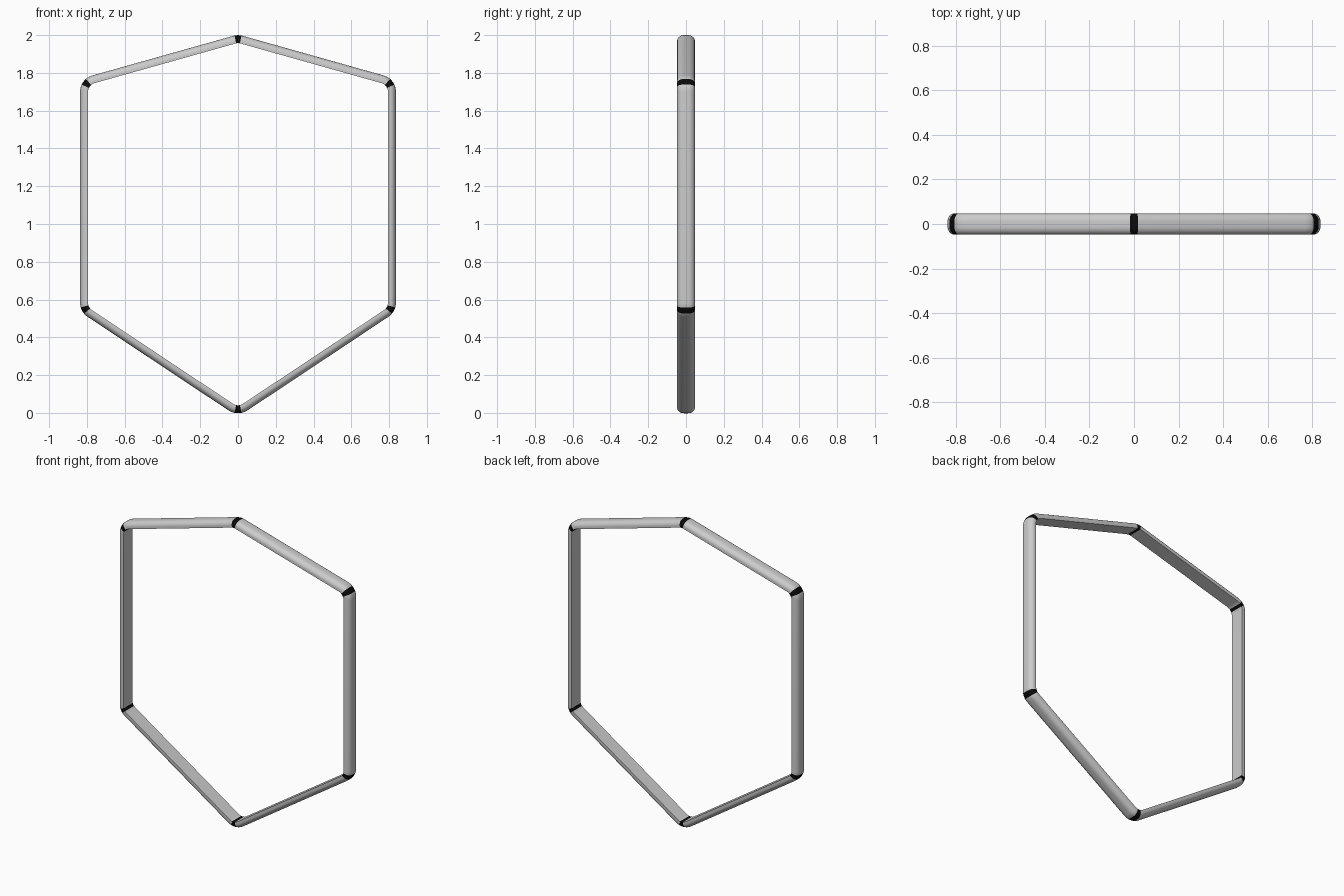
import bpy, bmesh, math
from mathutils import Vector

if "Cube" in bpy.data.objects:
    bpy.data.objects.remove(bpy.data.objects["Cube"])

HALF_DEPTH, THICK = 0.047, 0.042      # bar size across y and in the frame plane
BEND, BAND = 0.09, 0.0185             # outer bend radius, half width of black joints


def material(name, value):
    m = bpy.data.materials.new(name)
    m.diffuse_color = (value, value, value, 1)
    m.use_nodes = True
    m.node_tree.nodes["Principled BSDF"].inputs["Base Color"].default_value = m.diffuse_color
    return m


silver = material("silver", 0.6)
black = material("black", 0.003)

# Sharp outer corners of the frame, counter-clockwise in the xz plane
corners = [Vector(c) for c in ((0, -0.02), (0.836, 0.535), (0.836, 1.768),
                               (0, 2.003), (-0.836, 1.768), (-0.836, 0.535))]

# Path stations: outer point, outward normal, whether the next span is a black joint
stations = []
for i, c in enumerate(corners):
    d_in = (c - corners[i - 1]).normalized()
    d_out = (corners[(i + 1) % 6] - c).normalized()
    n_in, n_out = Vector((d_in.y, -d_in.x)), Vector((d_out.y, -d_out.x))
    mid = (n_in + n_out).normalized()
    half = n_in.angle(n_out) / 2
    centre = c - mid * (BEND / math.cos(half))
    base = math.atan2(mid.y, mid.x)
    b = BAND / BEND
    angles = [-half + (half - b) * k / 4 for k in range(4)]
    angles += [-b + 2 * b * k / 4 for k in range(5)]
    angles += [b + (half - b) * k / 4 for k in range(1, 5)]
    for k, a in enumerate(angles):
        n = Vector((math.cos(base + a), math.sin(base + a)))
        stations.append((centre + n * BEND, n, 4 <= k < 8))

# Cross-section (y, inward depth): flat inner face, softly rounded outer face
ry, rd = 0.036, 0.03
right = [(HALF_DEPTH - ry + ry * math.sin(math.pi / 2 * k / 8),
          rd - rd * math.cos(math.pi / 2 * k / 8)) for k in range(9)]
right.append((HALF_DEPTH, THICK))
profile = right + [(-y, d) for y, d in reversed(right)]

# Sweep the cross-section round the closed path
bm = bmesh.new()
rings = []
for p, n, _ in stations:
    ring = []
    for y, d in profile:
        q = p - n * d
        ring.append(bm.verts.new((q.x, y, q.y)))
    rings.append(ring)
count = len(profile)
for i, ring in enumerate(rings):
    nxt = rings[(i + 1) % len(rings)]
    for j in range(count):
        k = (j + 1) % count
        f = bm.faces.new((ring[j], ring[k], nxt[k], nxt[j]))
        f.material_index = 1 if stations[i][2] else 0
bmesh.ops.recalc_face_normals(bm, faces=bm.faces)

mesh = bpy.data.meshes.new("hexagonal_frame")
bm.to_mesh(mesh)
bm.free()
mesh.materials.append(silver)
mesh.materials.append(black)
frame = bpy.data.objects.new("hexagonal_frame", mesh)
bpy.context.collection.objects.link(frame)
bpy.context.view_layer.objects.active = frame
frame.select_set(True)
bpy.ops.object.shade_smooth_by_angle(angle=math.radians(35))
